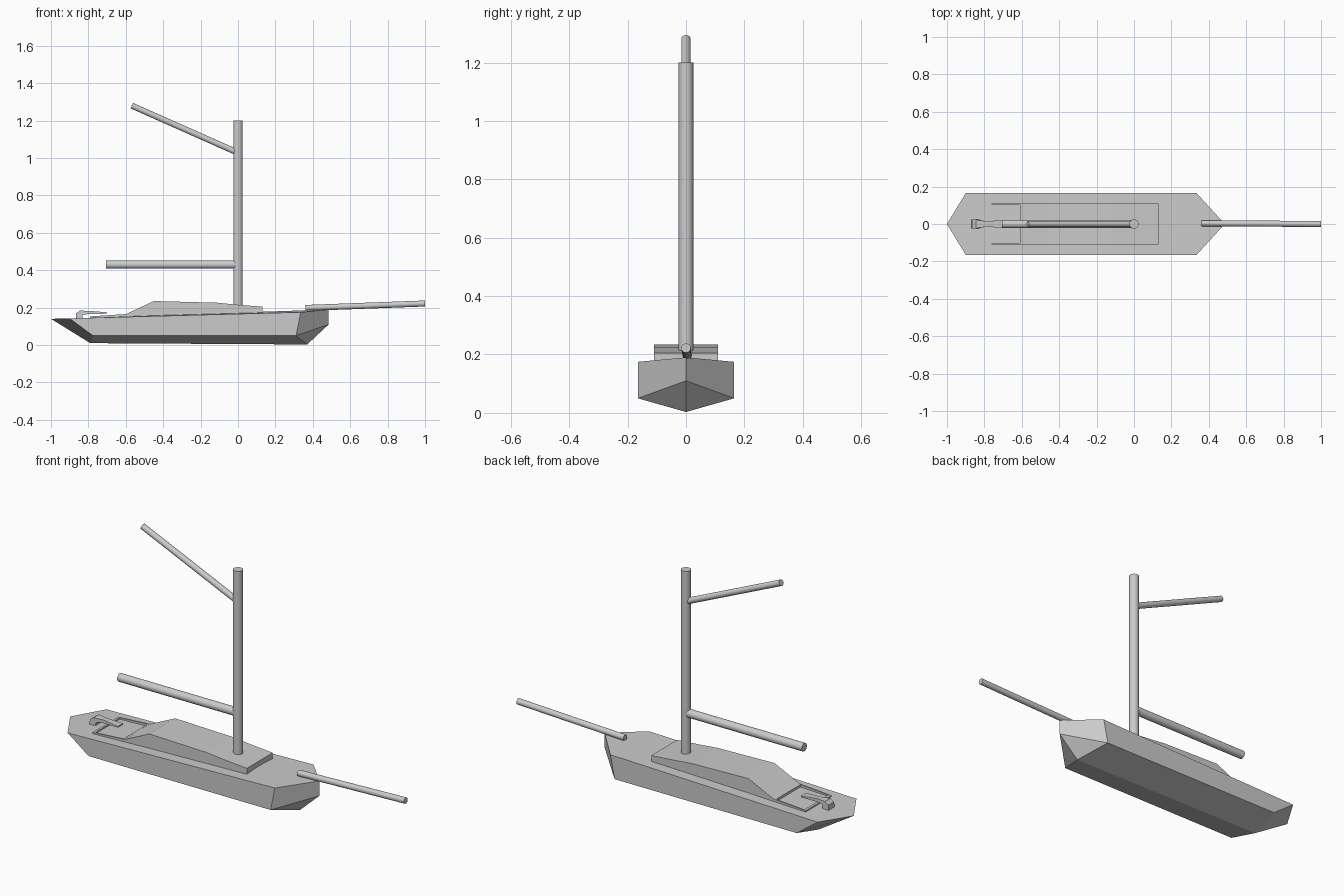
import bpy
from mathutils import Vector

if "Cube" in bpy.data.objects:
    bpy.data.objects.remove(bpy.data.objects["Cube"])

grey = bpy.data.materials.new("plain_grey")
grey.diffuse_color = (0.6, 0.6, 0.6, 1)
grey.use_nodes = True
grey.node_tree.nodes["Principled BSDF"].inputs["Base Color"].default_value = grey.diffuse_color


def mesh_object(name, verts, faces):
    me = bpy.data.meshes.new(name)
    me.from_pydata(verts, [], faces)
    me.materials.append(grey)
    ob = bpy.data.objects.new(name, me)
    bpy.context.collection.objects.link(ob)
    # make the normals point outwards
    bpy.context.view_layer.objects.active = ob
    ob.select_set(True)
    bpy.ops.object.mode_set(mode='EDIT')
    bpy.ops.mesh.select_all(action='SELECT')
    bpy.ops.mesh.normals_make_consistent(inside=False)
    bpy.ops.object.mode_set(mode='OBJECT')
    ob.select_set(False)
    return ob


def side_profile(name, points, half_widths):
    """Closed x-z outline given thickness across y, one half width per point."""
    n = len(points)
    verts = [(x, -w, z) for (x, z), w in zip(points, half_widths)]
    verts += [(x, w, z) for (x, z), w in zip(points, half_widths)]
    faces = [tuple(range(n)), tuple(range(n, 2 * n))]
    faces += [(i, (i + 1) % n, n + (i + 1) % n, n + i) for i in range(n)]
    return mesh_object(name, verts, faces)


def spar(name, start, end, radius):
    a, b = Vector(start), Vector(end)
    d = b - a
    bpy.ops.mesh.primitive_cylinder_add(
        vertices=24, radius=radius, depth=d.length, location=(a + b) / 2,
        rotation=d.to_track_quat('Z', 'Y').to_euler())
    ob = bpy.context.object
    ob.name = name
    ob.data.materials.append(grey)
    bpy.ops.object.shade_smooth_by_angle()
    ob.select_set(False)


# Hull: centreline points, then deck edge and chine on each side
W = 0.165
verts = [(-1, 0, 0.14), (0.485, 0, 0.19), (0.485, 0, 0.11),
         (0.37, 0, 0.003), (-0.79, 0, 0.01)]
faces = [(0, 5, 6, 1, 10, 9)]
for s, b in ((-1, 5), (1, 9)):
    verts += [(-0.9, s * W, 0.142), (0.335, s * W, 0.175),
              (0.31, s * W, 0.05), (-0.775, s * W, 0.05)]
    faces += [(b, b + 1, b + 2, b + 3),    # topside
              (b + 1, 1, 2, b + 2),        # bow
              (b + 2, 2, 3),               # forefoot
              (b + 3, b + 2, 3, 4),        # bottom
              (0, b, b + 3, 4)]            # stern
mesh_object("hull", verts, faces)

# Cabin trunk rising in front of the cockpit
cabin = [(-0.60, 0.14), (0.13, 0.16), (0.13, 0.205), (0, 0.215),
         (-0.11, 0.226), (-0.45, 0.235), (-0.595, 0.167), (-0.60, 0.165)]
side_profile("cabin", cabin, [0.11] * len(cabin))

# Cockpit coaming: low rim around an open well
outer = [(-0.79, -0.11), (-0.60, -0.11), (-0.60, 0.11), (-0.79, 0.11)]
inner = [(-0.777, -0.102), (-0.61, -0.102), (-0.61, 0.102), (-0.777, 0.102)]
rim = lambda x: 0.153 + (x + 0.79) * 0.065
verts = ([(x, y, 0.135) for x, y in outer] + [(x, y, rim(x)) for x, y in outer]
         + [(x, y, rim(x)) for x, y in inner] + [(x, y, 0.135) for x, y in inner])
faces = []
for i in range(4):
    j = (i + 1) % 4
    for k in range(4):
        a, b = 4 * k, 4 * ((k + 1) % 4)
        faces.append((a + i, a + j, b + j, b + i))
mesh_object("cockpit_coaming", verts, faces)

# Tiller: rudder head bending into an arm that narrows then widens
side_profile("tiller",
             [(-0.868, 0.138), (-0.865, 0.17), (-0.845, 0.184), (-0.79, 0.182),
              (-0.70, 0.175), (-0.70, 0.168), (-0.79, 0.165), (-0.825, 0.164),
              (-0.832, 0.155), (-0.832, 0.138)],
             [0.025, 0.025, 0.023, 0.014, 0.022, 0.022, 0.014, 0.021, 0.025, 0.025])

# Mast and spars
spar("mast", (0, 0, 0.19), (0, 0, 1.2), 0.025)
spar("boom", (-0.705, 0, 0.43), (-0.005, 0, 0.43), 0.022)
spar("gaff", (-0.568, 0, 1.28), (-0.005, 0, 1.03), 0.016)
spar("bowsprit", (0.36, 0.004, 0.198), (1.0, 0, 0.222), 0.016)
